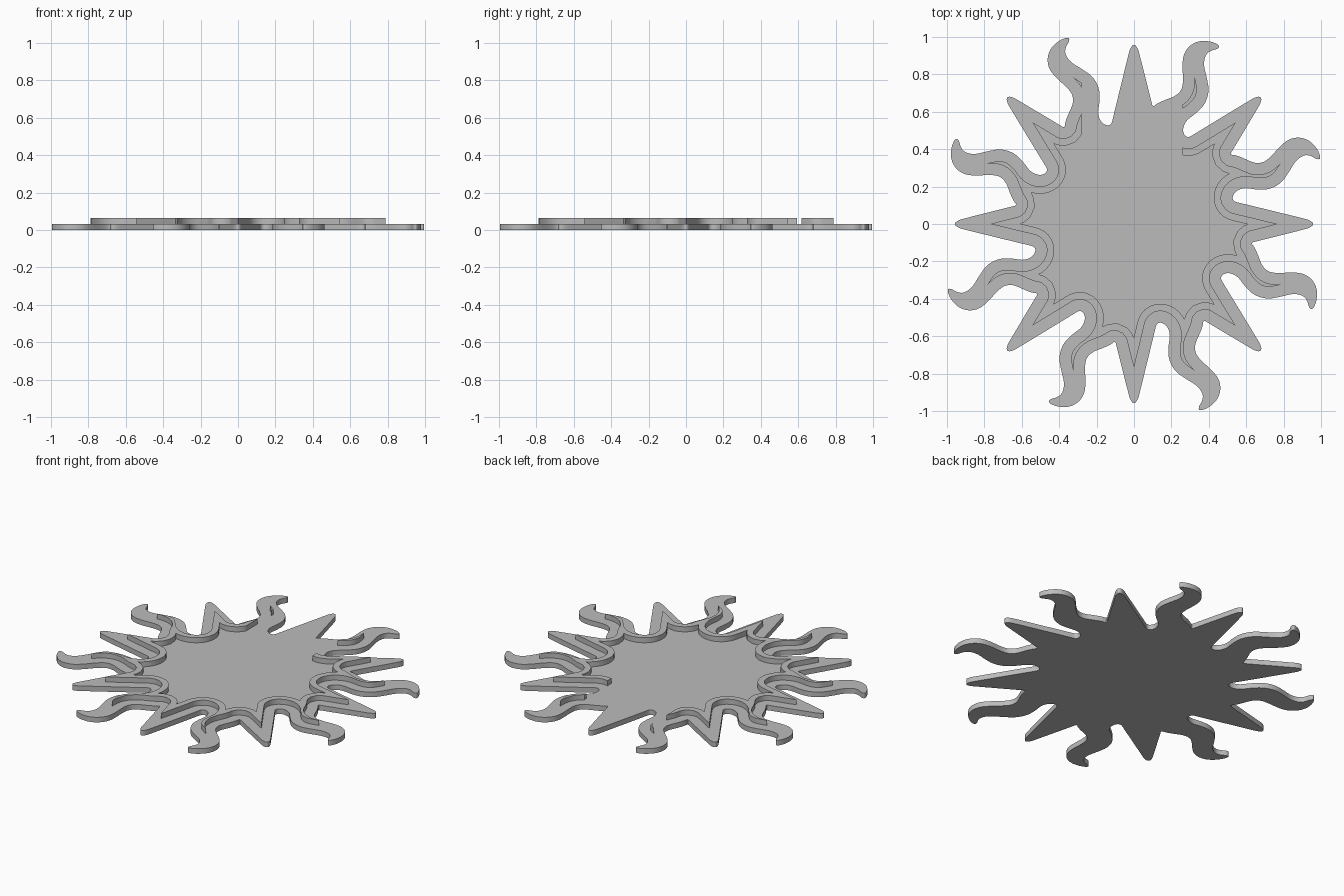
import bpy, bmesh, math
from mathutils import Vector, Matrix, kdtree

cube = bpy.data.objects.get("Cube")
if cube:
    bpy.data.objects.remove(cube, do_unlink=True)

BASE_TOP, RIM_TOP = 0.032, 0.064
RIM_OUTER, RIM_INNER = 0.062, 0.101   # rim edges, measured inward from the outline

grey = bpy.data.materials.new("plain_grey")
grey.use_nodes = True
grey.diffuse_color = (0.5, 0.5, 0.5, 1)
grey.node_tree.nodes["Principled BSDF"].inputs["Base Color"].default_value = grey.diffuse_color

# One eighth of the outline: a straight ray, then a wavy flame
ray = [(-.03, .905), (-.022, .935), (-.008, .957), (.008, .957), (.022, .935),
       (.03, .905), (.092, .66), (.1, .625)]
flame = [(.125, .645), (.17, .665), (.225, .685), (.257, .72), (.263, .77), (.258, .85),
         (.265, .91), (.30, .957), (.35, .98), (.41, .977), (.45, .96), (.458, .947),
         (.445, .935), (.405, .925), (.38, .90), (.372, .85), (.39, .78), (.402, .71),
         (.38, .64), (.33, .59), (.28, .555), (.26, .51), (.268, .475), (.29, .462),
         (.32, .479), (.35, .498)]


def round_corners(pts):
    out = []
    for a, b in zip(pts, pts[1:] + pts[:1]):
        out += [a.lerp(b, 0.25), a.lerp(b, 0.75)]
    return out


def resample(pts, step):
    out = []
    for a, b in zip(pts, pts[1:] + pts[:1]):
        n = max(1, math.ceil((b - a).length / step))
        out += [a.lerp(b, i / n) for i in range(n)]
    return out


def inset(pts, dist):
    """Move a clockwise loop inward, dropping points that come too near the outline."""
    tree = kdtree.KDTree(len(pts))
    for i, p in enumerate(pts):
        tree.insert(p.to_3d(), i)
    tree.balance()
    out = []
    for i, p in enumerate(pts):
        t = (pts[(i + 1) % len(pts)] - pts[i - 1]).normalized()
        q = p + Vector((t.y, -t.x)) * dist
        if tree.find(q.to_3d())[2] > dist * 0.995:
            if not out or (q - out[-1]).length > 0.004:
                out.append(q)
    return out


def prism(name, pts, z0, z1):
    bm = bmesh.new()
    face = bm.faces.new([bm.verts.new((p[0], p[1], z0)) for p in pts])
    top = bmesh.ops.extrude_face_region(bm, geom=[face])["geom"]
    bmesh.ops.translate(bm, vec=(0, 0, z1 - z0),
                        verts=[v for v in top if isinstance(v, bmesh.types.BMVert)])
    bmesh.ops.recalc_face_normals(bm, faces=bm.faces)
    mesh = bpy.data.meshes.new(name)
    bm.to_mesh(mesh)
    bm.free()
    mesh.materials.append(grey)
    obj = bpy.data.objects.new(name, mesh)
    bpy.context.collection.objects.link(obj)
    return obj


def cut(obj, cutter):
    cutter.hide_render = True
    mod = obj.modifiers.new("cut", 'BOOLEAN')
    mod.operation, mod.solver, mod.object = 'DIFFERENCE', 'EXACT', cutter
    bpy.context.view_layer.objects.active = obj
    bpy.ops.object.modifier_apply(modifier=mod.name)
    bpy.data.objects.remove(cutter, do_unlink=True)


# Whole outline: eight turned copies of the sector
outline = []
for k in range(8):
    turn = Matrix.Rotation(-k * math.pi / 4, 2)
    outline += [turn @ Vector(p) for p in ray + flame]
outline = round_corners(round_corners(outline))
dense = resample(outline, 0.005)

# Flat sun plate
plate = prism("sun_plate", outline, 0, BASE_TOP)

# Raised rim, open at the back
rim = prism("raised_rim", inset(dense, RIM_OUTER), BASE_TOP, RIM_TOP)
cut(rim, prism("rim_hollow", inset(dense, RIM_INNER), 0, 0.1))
cut(rim, prism("rim_gap", [(-.28, .25), (.26, .25), (.26, 1.1), (-.28, 1.1)], 0, 0.1))

# Smooth the curved walls, keep the edges crisp
bpy.ops.object.select_all(action='DESELECT')
for obj in (plate, rim):
    obj.select_set(True)
bpy.context.view_layer.objects.active = plate
bpy.ops.object.shade_smooth_by_angle(angle=math.radians(30))
